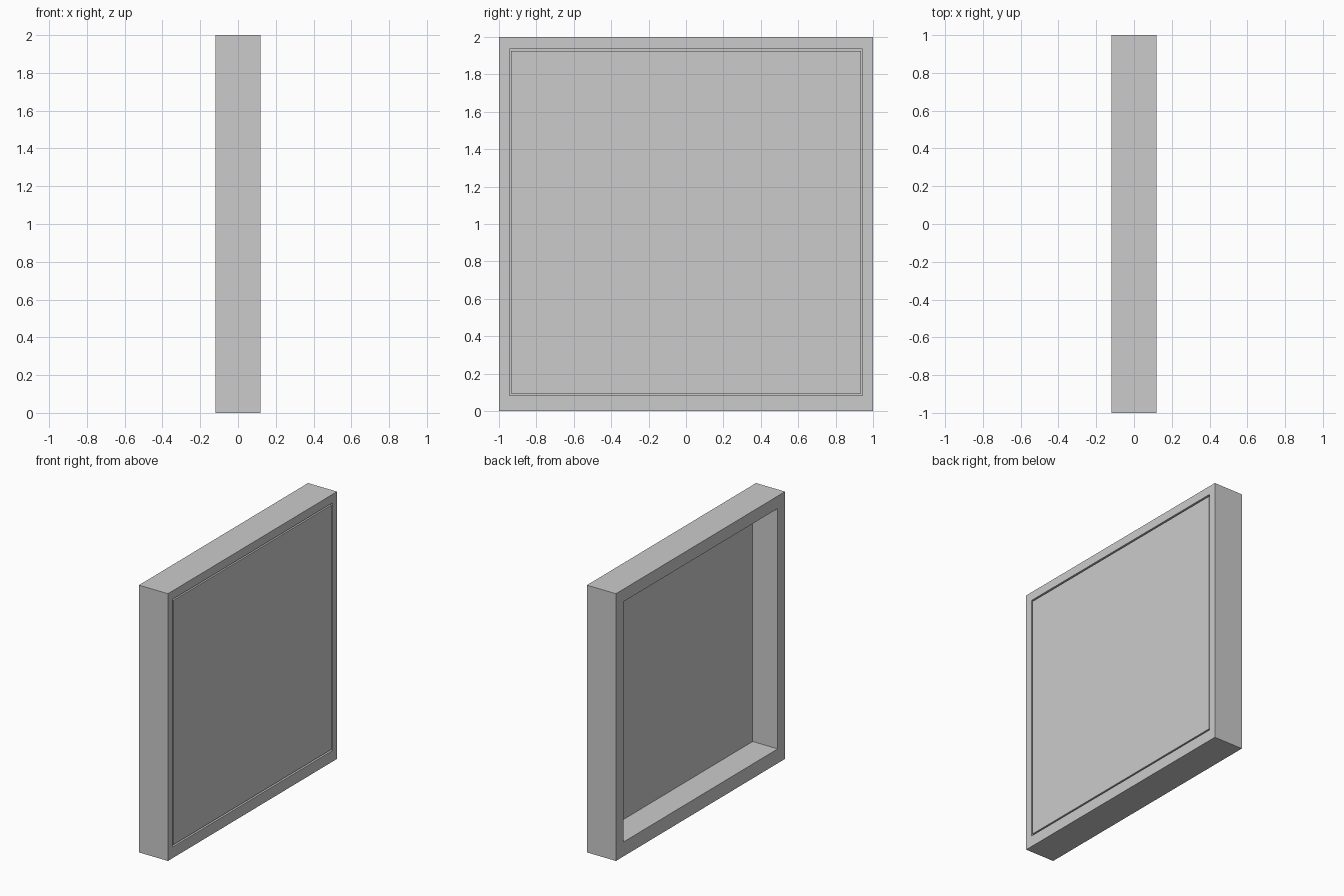
import bpy, bmesh

if "Cube" in bpy.data.objects:
    bpy.data.objects.remove(bpy.data.objects["Cube"])


def make_object(name, bm):
    bmesh.ops.recalc_face_normals(bm, faces=bm.faces)
    mesh = bpy.data.meshes.new(name)
    bm.to_mesh(mesh)
    bm.free()
    obj = bpy.data.objects.new(name, mesh)
    bpy.context.collection.objects.link(obj)
    return obj


def ring(bm, x, half_width, bottom, top):
    """Rectangle of four vertices in the plane at x."""
    corners = ((-half_width, bottom), (half_width, bottom),
               (half_width, top), (-half_width, top))
    return [bm.verts.new((x, y, z)) for y, z in corners]


def bridge(bm, a, b):
    for i in range(4):
        j = (i + 1) % 4
        bm.faces.new((a[i], a[j], b[j], b[i]))


# frame: outer box, deep back opening, wider rebate on the right side
bm = bmesh.new()
SEAT = 0.088
sections = [
    (-0.12, 1.0, 0.0, 2.0),
    (0.12, 1.0, 0.0, 2.0),
    (0.12, 0.945, 0.083, 1.936),
    (SEAT, 0.945, 0.083, 1.936),
    (SEAT, 0.913, 0.108, 1.906),
    (-0.12, 0.913, 0.108, 1.906),
]
rings = [ring(bm, *s) for s in sections]
for k, r in enumerate(rings):
    bridge(bm, r, rings[(k + 1) % len(rings)])
make_object("frame", bm)

# panel: thin board lying in the rebate with a narrow gap around it
bm = bmesh.new()
back = ring(bm, SEAT - 0.001, 0.935, 0.095, 1.924)
front = ring(bm, 0.119, 0.935, 0.095, 1.924)
bridge(bm, back, front)
bm.faces.new(back)
bm.faces.new(front)
make_object("panel", bm)
